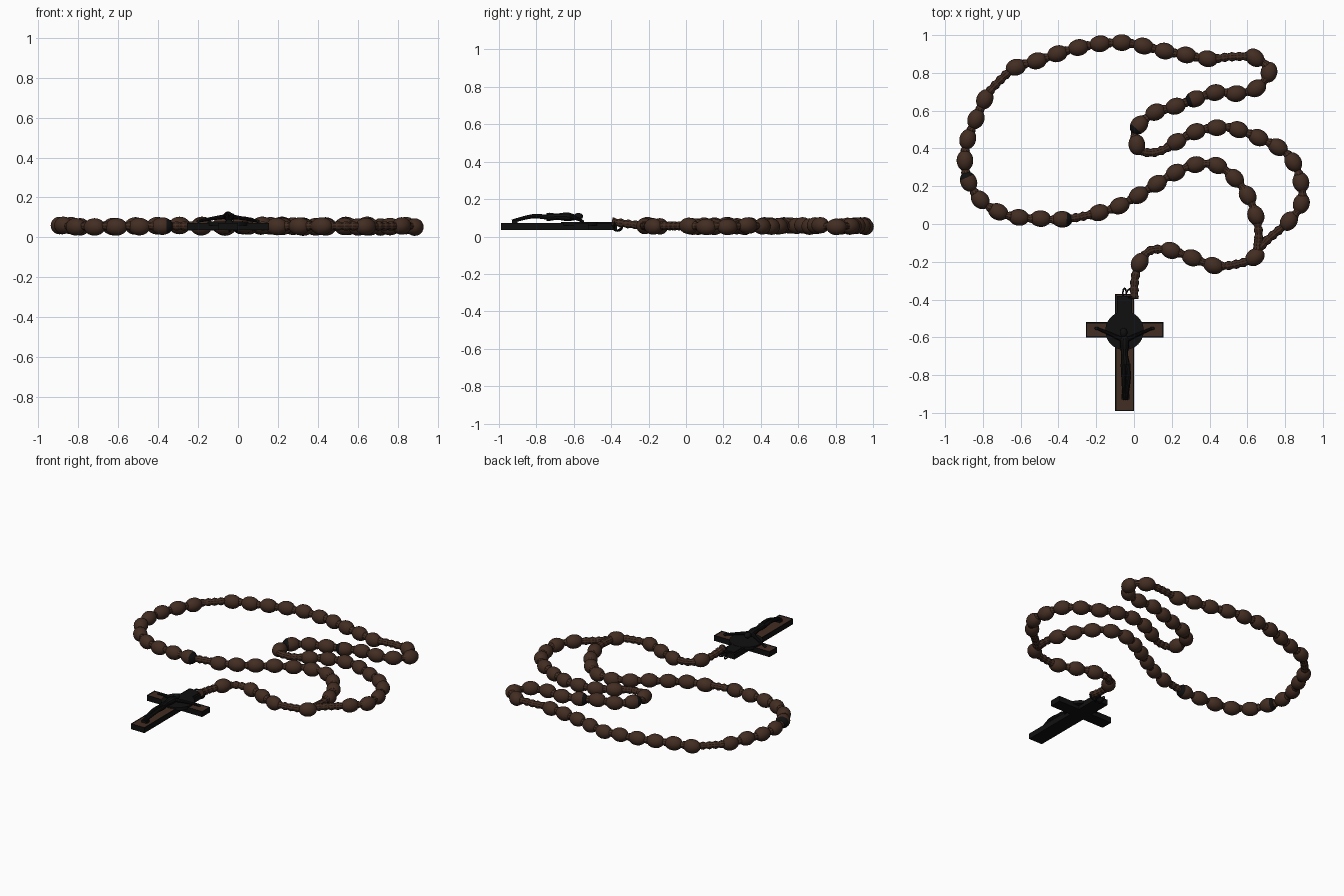
import bpy, bmesh, math, random
from mathutils import Vector

random.seed(4)
if "Cube" in bpy.data.objects:
    bpy.data.objects.remove(bpy.data.objects["Cube"], do_unlink=True)


def material(name, color):
    m = bpy.data.materials.new(name)
    m.use_nodes = True
    m.diffuse_color = (*color, 1)
    m.node_tree.nodes["Principled BSDF"].inputs["Base Color"].default_value = (*color, 1)
    return m


wood = material("dark brown wood", (0.055, 0.026, 0.016))
black = material("black metal", (0.005, 0.005, 0.005))
BEAD_Z = 0.057


def spline(points, steps=16):
    """Smooth curve through the points."""
    p = [Vector((*q, BEAD_Z)) if len(q) == 2 else Vector(q) for q in points]
    p = [2 * p[0] - p[1]] + p + [2 * p[-1] - p[-2]]
    out = []
    for a, b, c, d in zip(p, p[1:], p[2:], p[3:]):
        for i in range(steps):
            t = i / steps
            out.append(0.5 * (2 * b + (c - a) * t + (2 * a - 5 * b + 4 * c - d) * t ** 2
                              + (3 * b - a - 3 * c + d) * t ** 3))
    return out + [p[-2]]


def resample(path, count):
    """Evenly spaced (position, tangent) pairs along a path."""
    lengths = [(b - a).length for a, b in zip(path, path[1:])]
    total, result = sum(lengths), []
    for i in range(count):
        want, k = total * i / (count - 1), 0
        while k < len(lengths) - 1 and want > lengths[k]:
            want -= lengths[k]
            k += 1
        step = path[k + 1] - path[k]
        result.append((path[k] + step * min(1, want / lengths[k]), step.normalized()))
    return result


def add_mesh(name, bm, *mats):
    me = bpy.data.meshes.new(name)
    bm.to_mesh(me)
    bm.free()
    for m in mats:
        me.materials.append(m)
    ob = bpy.data.objects.new(name, me)
    bpy.context.collection.objects.link(ob)
    return ob


def finish(ob, mat, name):
    ob.name = name
    ob.data.materials.clear()
    ob.data.materials.append(mat)
    bpy.ops.object.shade_smooth_by_angle()


def tube(name, points, radii, mat, sides=3):
    """Round tube with a radius for every point."""
    cu = bpy.data.curves.new(name, "CURVE")
    cu.dimensions = "3D"
    cu.bevel_depth, cu.bevel_resolution, cu.use_fill_caps = 1, sides, True
    s = cu.splines.new("POLY")
    s.points.add(len(points) - 1)
    for sp, p, r in zip(s.points, points, radii):
        sp.co, sp.radius = (*p, 1), r
    ob = bpy.data.objects.new(name, cu)
    bpy.context.collection.objects.link(ob)
    bpy.ops.object.select_all(action="DESELECT")
    ob.select_set(True)
    bpy.context.view_layer.objects.active = ob
    bpy.ops.object.convert(target="MESH")
    finish(bpy.context.object, mat, name)


def ball(name, loc, scale, mat):
    bpy.ops.mesh.primitive_uv_sphere_add(segments=16, ring_count=10, location=loc)
    bpy.context.object.scale = scale
    finish(bpy.context.object, mat, name)


# Beads: long axis along z, a few with one dark end
def bead_mesh(name, dark_end):
    bm = bmesh.new()
    bmesh.ops.create_uvsphere(bm, u_segments=20, v_segments=14, radius=1)
    for f in bm.faces:
        f.smooth = True
        f.material_index = int(dark_end and f.calc_center_median().z > 0.45)
    for v in bm.verts:
        v.co = Vector((v.co.x * 0.044, v.co.y * 0.044, v.co.z * 0.055))
    ob = add_mesh(name, bm, wood, black)
    me = ob.data
    bpy.data.objects.remove(ob)
    return me


plain_bead, dark_bead = bead_mesh("bead", False), bead_mesh("dark_ended_bead", True)


def place_beads(name, points, count, dark={}):
    spots = resample(spline(points), count) if count > 1 else [(Vector((*points[0], BEAD_Z)),
                                                                Vector(points[1]).to_3d())]
    for i, (pos, tangent) in enumerate(spots):
        ob = bpy.data.objects.new(f"{name}_bead", dark_bead if i in dark else plain_bead)
        ob.location = pos + Vector((0, 0, random.uniform(-0.006, 0.004)))
        ob.rotation_euler = (tangent * dark.get(i, 1)).to_track_quat("Z", "Y").to_euler()
        bpy.context.collection.objects.link(ob)


# Five groups of ten beads around the loop
first = [(.645, .045), (.605, .145), (.535, .24), (.44, .31), (.33, .315), (.225, .275),
         (.02, .15), (-.08, .095), (-.185, .06)]
second = [(-.38, .025), (-.61, .035), (-.72, .065), (-.815, .13), (-.88, .235),
          (-.895, .335), (-.88, .45), (-.79, .66)]
third = [(-.625, .83), (-.51, .865), (-.29, .935), (-.06, .96), (.165, .915), (.39, .875)]
fourth = [(.64, .88), (.715, .81), (.65, .72), (.54, .69), (.425, .695), (.21, .62),
          (.1, .585), (.01, .5), (.015, .42)]
fifth = [(.225, .435), (.33, .49), (.44, .51), (.55, .5), (.765, .405), (.845, .325),
         (.885, .215), (.885, .105), (.82, .015)]
place_beads("first_group", first, 10)
place_beads("second_group", second, 10, {0: -1, 5: 1})
place_beads("third_group", third, 10)
place_beads("fourth_group", fourth, 10, {5: 1, 8: 1})
place_beads("fifth_group", fifth, 10)

# Tail beads leading to the cross
place_beads("tail_top", [(.64, -.175), (.8, .6)], 1)
place_beads("tail_middle", [(.42, -.22), (.31, -.18), (.195, -.14)], 3)
place_beads("tail_end", [(.03, -.205), (.5, .8)], 1)


# Knotted cord, showing in the gaps between the groups
def cord(name, points):
    path = spline(points)
    length = sum((b - a).length for a, b in zip(path, path[1:]))
    pts = [p for p, _ in resample(path, int(length / 0.008))]
    tube(name, pts, [0.022 + 0.003 * math.sin(i * 1.3) for i in range(len(pts))], wood)


cord("loop_cord", [(.655, -.12), (.66, -.05)] + first + second + [(-.72, .75)] + third
     + [(.51, .885)] + fourth + [(.04, .385), (.1, .378), (.16, .395)] + fifth
     + [(.7, -.09), (.655, -.14)])
cord("tail_cord", [(.66, -.08), (.64, -.175), (.53, -.215), (.42, -.22), (.31, -.18),
                   (.195, -.14), (.09, -.14), (.03, -.205), (.005, -.29, .065),
                   (0, -.395, .078)])

# Cross: extruded outline with a recessed wooden inlay
CX = -0.05
half = [(.05, -.37), (.05, -.52), (.205, -.52), (.205, -.6), (.05, -.6), (.05, -.99)]
outline = [(CX + x, y) for x, y in half] + [(CX - x, y) for x, y in reversed(half)]
bm = bmesh.new()
base = bm.faces.new([bm.verts.new((x, y, 0.036)) for x, y in outline])
ext = bmesh.ops.extrude_face_region(bm, geom=[base])["geom"]
bmesh.ops.translate(bm, vec=(0, 0, 0.037), verts=[v for v in ext if isinstance(v, bmesh.types.BMVert)])
bmesh.ops.recalc_face_normals(bm, faces=bm.faces)
for f in bm.faces:
    f.material_index = 1
bm.normal_update()
top = max(bm.faces, key=lambda f: f.calc_center_median().z)
bmesh.ops.inset_region(bm, faces=[top], thickness=0.009, depth=0)
bmesh.ops.translate(bm, vec=(0, 0, -0.004), verts=top.verts)
top.material_index = 0
add_mesh("cross", bm, wood, black)

# Round medallion and title plate on the cross
bpy.ops.mesh.primitive_cylinder_add(vertices=40, radius=0.102, depth=0.02, location=(CX, -.565, .069))
finish(bpy.context.object, black, "medallion")
bpy.ops.mesh.primitive_cube_add(size=1, location=(CX, -.43, .073))
bpy.context.object.scale = (0.08, 0.1, 0.009)
finish(bpy.context.object, black, "title_plate")

# Figure on the cross
ball("figure_head", (CX - .005, -.575, .108), (.02, .025, .018), black)
tube("figure_torso", spline([(CX, -.595, .102), (CX, -.64, .106), (CX, -.69, .106),
                             (CX + .005, -.745, .105)], 4),
     [.016, .019, .022, .024, .024, .023, .021, .019, .018, .019, .021, .023, .022], black)
for side in (-1, 1):
    arm = spline([(CX + side * .014, -.612, .104), (CX + side * .07, -.585, .096),
                  (CX + side * .145, -.553, .082)], 4)
    tube("figure_arm", arm, [.012 - .0006 * i for i in range(len(arm))], black)
    ball("figure_hand", (CX + side * .147, -.553, .081), (.012, .009, .008), black)
    leg = spline([(CX + .005 + side * .012, -.74, .104), (CX + .008 + side * .013, -.82, .108),
                  (CX + .005 + side * .007, -.9, .09), (CX + .005 + side * .005, -.93, .083)], 4)
    tube("figure_leg", leg, [.014 - .0005 * i for i in range(len(leg))], black)
bpy.ops.mesh.primitive_cube_add(size=1, location=(CX + .005, -.915, .076))
bpy.context.object.scale = (0.04, 0.03, 0.014)
finish(bpy.context.object, black, "foot_rest")

# Wire rings joining the cross to the cord
for loc, rot, r in [((CX, -.365, .052), (0, 1.2, 0), .024),
                    ((-.022, -.365, .052), (.4, .8, 0), .026),
                    ((-.004, -.385, .07), (1.57, 0, .1), .025)]:
    bpy.ops.mesh.primitive_torus_add(major_segments=24, minor_segments=8, major_radius=r,
                                     minor_radius=0.0045, location=loc, rotation=rot)
    finish(bpy.context.object, black, "link_ring")
